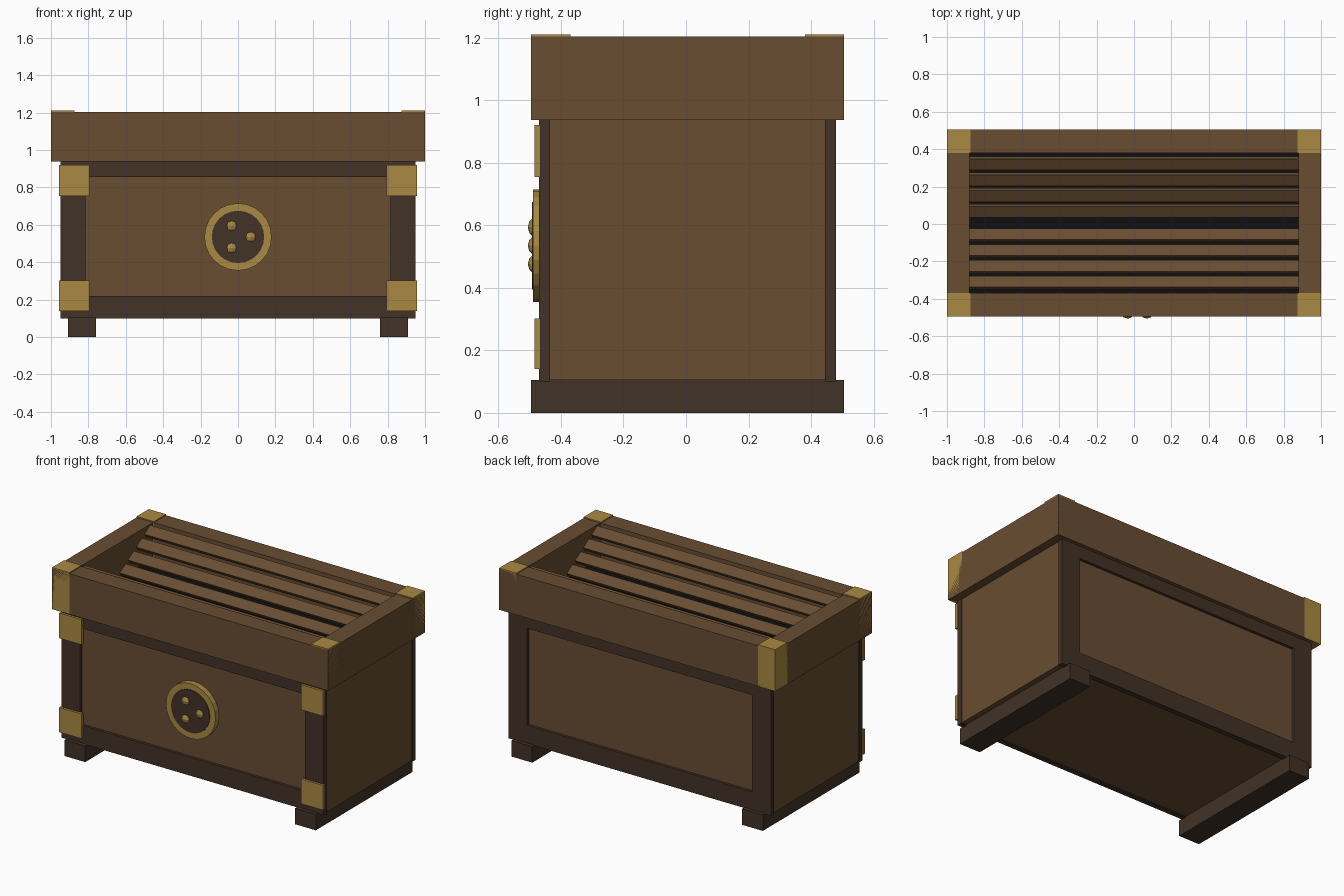
import bpy, math

if "Cube" in bpy.data.objects:
    bpy.data.objects.remove(bpy.data.objects["Cube"])

CY = 0.005  # depth centre of the chest


def material(name, rgb):
    m = bpy.data.materials.new(name)
    m.diffuse_color = (*rgb, 1)
    m.use_nodes = True
    m.node_tree.nodes["Principled BSDF"].inputs["Base Color"].default_value = m.diffuse_color
    return m


WOOD = material("warm brown wood", (0.138, 0.074, 0.032))
DARK = material("dark brown wood", (0.054, 0.032, 0.020))
BRASS = material("brass", (0.40, 0.25, 0.054))
BLACK = material("black interior", (0.005, 0.005, 0.006))


def finish(name, mat):
    o = bpy.context.object
    o.name = name
    o.data.materials.append(mat)
    return o


def box(name, mat, x, y, z, tilt=0):
    """Box from (min, max) ranges, optionally tilted about x."""
    r = (x, y, z)
    bpy.ops.mesh.primitive_cube_add(size=1, location=[(a + b) / 2 for a, b in r])
    o = finish(name, mat)
    o.scale = [b - a for a, b in r]
    o.rotation_euler.x = tilt
    return o


def disc(name, mat, radius, y0, y1, z, sides):
    bpy.ops.mesh.primitive_cylinder_add(vertices=sides, radius=radius, depth=y1 - y0,
                                        location=(0, (y0 + y1) / 2, z),
                                        rotation=(math.pi / 2, 0, 0))
    return finish(name, mat)


def span(a, b, s):
    """Range mirrored by sign s."""
    return (a, b) if s > 0 else (-b, -a)


def yspan(a, b, s):
    lo, hi = span(a, b, s)
    return (lo + CY, hi + CY)


# body core: side panels and recessed front and back panels
box("body", WOOD, (-0.945, 0.945), yspan(-0.445, 0.445, 1), (0.105, 0.95))
for s, side in ((-1, "front"), (1, "back")):
    box(side + "_panel", WOOD, (-0.83, 0.83), yspan(0.44, 0.457, s), (0.2, 0.88))
    # dark frame
    box(side + "_top_rail", DARK, (-0.945, 0.945), yspan(0.44, 0.475, s), (0.855, 0.94))
    box(side + "_bottom_rail", DARK, (-0.945, 0.945), yspan(0.44, 0.475, s), (0.1, 0.22))
    for t in (-1, 1):
        box(side + "_stile", DARK, span(0.815, 0.95, t), yspan(0.44, 0.475, s), (0.1, 0.94))

# runners under the chest
for s in (-1, 1):
    box("foot_runner", DARK, span(0.76, 0.91, s), yspan(-0.5, 0.5, 1), (0, 0.105))

# brass plates on the front corners
for s in (-1, 1):
    for z in ((0.14, 0.302), (0.755, 0.92)):
        box("front_corner_plate", BRASS, span(0.795, 0.956, s), (-0.485, -0.465), z)

# lid frame with brass corner caps
for s in (-1, 1):
    box("lid_long_rail", WOOD, (-1, 1), yspan(0.375, 0.5, s), (0.937, 1.203))
    box("lid_end_rail", WOOD, span(0.88, 1, s), yspan(-0.4, 0.4, 1), (0.937, 1.203))
    for t in (-1, 1):
        box("lid_corner_cap", BRASS, span(0.875, 1, s), yspan(0.375, 0.5, t), (0.937, 1.21))

# dark well below the slats
box("lid_well", BLACK, (-0.885, 0.885), yspan(-0.385, 0.385, 1), (0.94, 0.97))

# slats sloping down to the middle
TILT = math.radians(32)
for s in (-1, 1):
    for i in range(4):
        y, z = 0.065 + 0.085 * i, 1.012 + 0.052 * i
        yc = CY + s * y
        box("lid_slat", WOOD, (-0.88, 0.88), (yc - 0.035, yc + 0.035),
            (z - 0.0125, z + 0.0125), s * TILT)

# round emblem with three studs
EZ = 0.535
disc("emblem_rim", BRASS, 0.18, -0.489, -0.44, EZ, 24)
disc("emblem_disc", DARK, 0.14, -0.493, -0.45, EZ, 24)
for k in range(3):
    a = k * math.tau / 3
    bpy.ops.mesh.primitive_uv_sphere_add(
        segments=10, ring_count=6, radius=0.036,
        location=(0.068 * math.cos(a), -0.47, EZ + 0.068 * math.sin(a)))
    finish("emblem_stud", BRASS)
